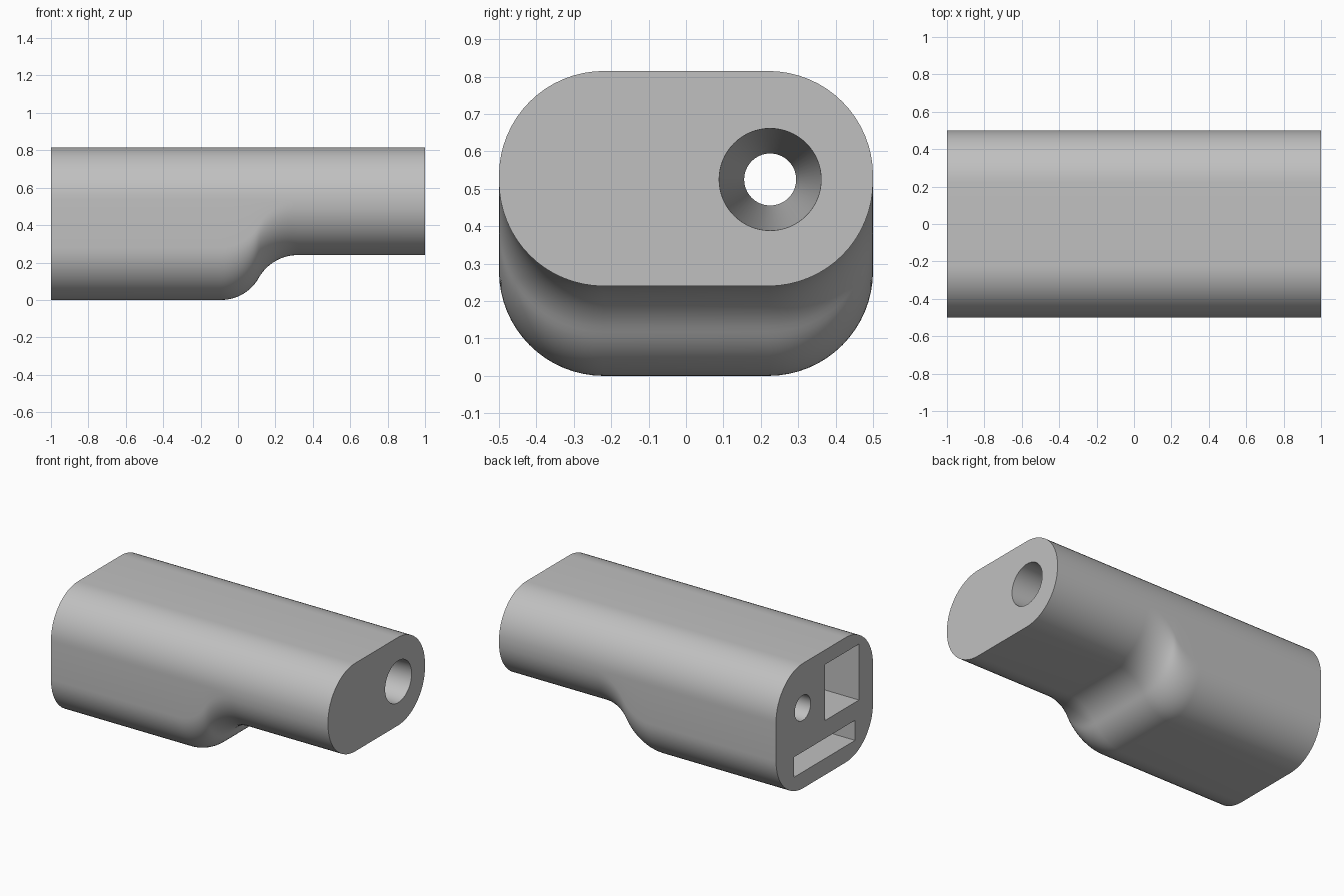
import bpy, bmesh, math
from math import sin, cos, pi

cube = bpy.data.objects.get("Cube")
if cube:
    bpy.data.objects.remove(cube, do_unlink=True)

TOP, HALF_W, CORNER, STEP = 0.815, 0.5, 0.28, 0.24

grey = bpy.data.materials.new("plain grey")
grey.use_nodes = True
colour = (0.53, 0.53, 0.53, 1)
grey.diffuse_color = colour
grey.node_tree.nodes["Principled BSDF"].inputs["Base Color"].default_value = colour


def section(x, bottom, steps=16):
    """Rounded rectangle across the body, with its underside at the given height."""
    inner = HALF_W - CORNER
    low, high = bottom + CORNER, TOP - CORNER
    corners = [(inner, high, 0), (-inner, high, 1), (-inner, low, 2), (inner, low, 3)]
    return [(x, cy + CORNER * cos(a), cz + CORNER * sin(a))
            for cy, cz, q in corners
            for a in [(q + k / steps) * pi / 2 for k in range(steps + 1)]]


def circle(x, r, count=64):
    return [(x, 0.225 + r * cos(2 * pi * k / count), 0.525 + r * sin(2 * pi * k / count))
            for k in range(count)]


def rectangle(x, y0, y1, z0, z1):
    return [(x, y0, z0), (x, y1, z0), (x, y1, z1), (x, y0, z1)]


def tube(bm, rings):
    """Skin a row of equal-count rings; return the first and last vertex loops."""
    rows = [[bm.verts.new(p) for p in ring] for ring in rings]
    n = len(rows[0])
    for a, b in zip(rows, rows[1:]):
        for i in range(n):
            j = (i + 1) % n
            bm.faces.new((a[i], a[j], b[j], b[i]))
    return rows[0], rows[-1]


def end_face(bm, loops, direction):
    """Flat end with openings: the first loop is the rim, the others are holes."""
    edges = [bm.edges.get((v, loop[i - 1])) for loop in loops for i, v in enumerate(loop)]
    bmesh.ops.triangle_fill(bm, use_beauty=False, use_dissolve=False,
                            edges=edges, normal=(direction, 0, 0))


# Underside path: deep grip, S-shaped step, slim nose
start, r_out, r_in, N = -0.09, 0.23, 0.24, 14
sweep = math.acos((r_out + r_in - STEP) / (r_out + r_in))
end = start + (r_out + r_in) * sin(sweep)
angles = [sweep * k / N for k in range(N + 1)]
path = [(-1, 0)]
path += [(start + r_out * sin(a), r_out * (1 - cos(a))) for a in angles]
path += [(end - r_in * sin(a), STEP - r_in * (1 - cos(a))) for a in reversed(angles[:-1])]
path.append((1, STEP))

bm = bmesh.new()
grip_rim, nose_rim = tube(bm, [section(x, z) for x, z in path])

# Through hole: straight socket at the grip end, widening taper to the nose
hole_back, hole_front = tube(bm, [circle(-1, 0.082), circle(-0.6, 0.082),
                                  circle(-0.599, 0.0695), circle(1, 0.1365)])

# Tall pocket and wide low slot in the grip end
openings = [hole_back]
for depth_x, sides in ((0.0, (-0.355, -0.005, 0.355, 0.72)),
                       (-0.2, (-0.315, 0.315, 0.107, 0.238))):
    mouth, floor = tube(bm, [rectangle(-1, *sides), rectangle(depth_x, *sides)])
    bm.faces.new(floor)
    openings.append(mouth)

end_face(bm, [grip_rim] + openings, -1)
end_face(bm, [nose_rim, hole_front], 1)
bmesh.ops.recalc_face_normals(bm, faces=bm.faces[:])

mesh = bpy.data.meshes.new("body")
bm.to_mesh(mesh)
bm.free()
mesh.materials.append(grey)
body = bpy.data.objects.new("body", mesh)
bpy.context.scene.collection.objects.link(body)

# Smooth curves with crisp ends
bpy.ops.object.select_all(action='DESELECT')
body.select_set(True)
bpy.context.view_layer.objects.active = body
bpy.ops.object.shade_smooth_by_angle(angle=math.radians(30))
